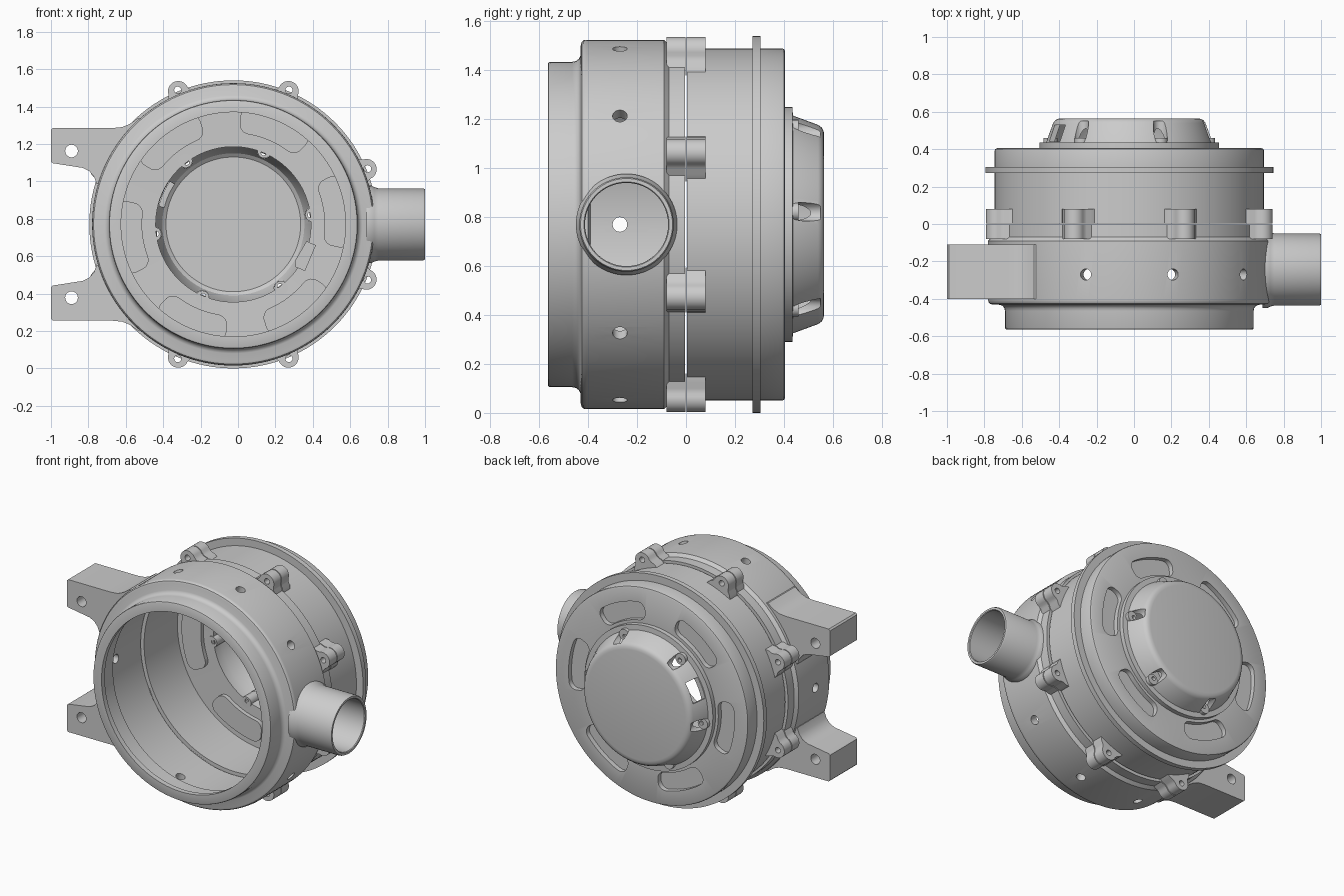
import bpy, bmesh, math
from math import cos, sin, radians, pi
from mathutils import Vector, Matrix

if "Cube" in bpy.data.objects:
    bpy.data.objects.remove(bpy.data.objects["Cube"])

CX, CZ = -0.025, 0.77            # housing axis (runs along y)
SPOKES = [7 + 60 * i for i in range(6)]
LUGS = [22.5 + 45 * i for i in range(8)]


def finish(bm, name, angle=32):
    bmesh.ops.recalc_face_normals(bm, faces=bm.faces)
    me = bpy.data.meshes.new(name)
    bm.to_mesh(me)
    bm.free()
    ob = bpy.data.objects.new(name, me)
    bpy.context.collection.objects.link(ob)
    smooth(ob, angle)
    return ob


def activate(ob):
    bpy.ops.object.select_all(action='DESELECT')
    ob.select_set(True)
    bpy.context.view_layer.objects.active = ob


def smooth(ob, angle=32):
    activate(ob)
    bpy.ops.object.shade_smooth_by_angle(angle=radians(angle))


def lathe(name, profile, frame, steps=128):
    """Revolve a closed (radius, along) profile; frame maps local z to the axis."""
    bm = bmesh.new()
    rings = []
    for r, h in profile:
        if r == 0:
            rings.append([bm.verts.new(frame @ Vector((0, 0, h)))] * steps)
        else:
            rings.append([bm.verts.new(frame @ Vector((r * cos(2 * pi * i / steps),
                          r * sin(2 * pi * i / steps), h))) for i in range(steps)])
    for a, b in zip(rings, rings[1:] + rings[:1]):
        for i in range(steps):
            j = (i + 1) % steps
            vs = list(dict.fromkeys((a[i], a[j], b[j], b[i])))
            if len(vs) > 2:
                bm.faces.new(vs)
    return finish(bm, name)


def prisms(name, outlines, y0, y1):
    """Extrude (x, z) outlines from y0 to y1."""
    bm = bmesh.new()
    for pts in outlines:
        a = [bm.verts.new((x, y0, z)) for x, z in pts]
        b = [bm.verts.new((x, y1, z)) for x, z in pts]
        n = len(pts)
        bm.faces.new(a)
        bm.faces.new(b[::-1])
        for i in range(n):
            bm.faces.new((a[i], b[i], b[(i + 1) % n], a[(i + 1) % n]))
    return finish(bm, name)


def cut(ob, cutter):
    m = ob.modifiers.new("cut", 'BOOLEAN')
    m.operation, m.solver, m.object = 'DIFFERENCE', 'EXACT', cutter
    activate(ob)
    bpy.ops.object.modifier_apply(modifier=m.name)
    bpy.data.objects.remove(cutter)
    smooth(ob)


def polar(r, deg, t=0):
    a = radians(deg)
    return (CX + r * cos(a) - t * sin(a), CZ + r * sin(a) + t * cos(a))


def circle(c, r, n=20):
    return [(c[0] + r * cos(2 * pi * i / n), c[1] + r * sin(2 * pi * i / n)) for i in range(n)]


def kidney(deg, r0, r1, half, fillet=0.05):
    """Curved slot outline with rounded corners."""
    pts = []
    for r, s, start in ((r1 - fillet, 1, 0), (r0 + fillet, 1, 90),
                        (r0 + fillet, -1, 180), (r1 - fillet, -1, 270)):
        ang = deg + s * (half - math.degrees(fillet / r))
        c = polar(r, ang)
        for k in range(7):
            a = radians(ang + start + 15 * k)
            pts.append((c[0] + fillet * cos(a), c[1] + fillet * sin(a)))
        if start == 0 or start == 180:
            continue
        rr = r0 if start == 90 else r1
        e = half - math.degrees(fillet / r)
        for k in range(1, 8):
            f = e * (1 - k / 4) * (1 if start == 90 else -1)
            pts.append(polar(rr, deg + f))
    return pts


AXIS = Matrix.Translation((CX, 0, CZ)) @ Matrix.Rotation(-pi / 2, 4, 'X')

# Front housing half with the open collar
front = lathe("front_housing", [
    (.60, -.565), (.655, -.565), (.662, -.562), (.665, -.555), (.665, -.465), (.668, -.45),
    (.677, -.438), (.69, -.432), (.735, -.43), (.747, -.426), (.753, -.418), (.755, -.405),
    (.755, -.09), (.735, -.07), (.735, -.004), (.70, -.004), (.70, -.39), (.63, -.40),
    (.63, -.52), (.60, -.53)], AXIS)

# Radial vent holes and the bore behind the side pipe
bm = bmesh.new()
for d in (0, 36, 72, 108, 180, 252, 288, 324):
    a = radians(d)
    rad = .17 if d == 0 else .03
    y = -.243 if d == 0 else -.27
    m = (Matrix.Translation((CX + .74 * cos(a), y, CZ + .74 * sin(a)))
         @ Vector((cos(a), 0, sin(a))).to_track_quat('Z', 'Y').to_matrix().to_4x4())
    bmesh.ops.create_cone(bm, cap_ends=True, segments=48 if d == 0 else 24,
                          radius1=rad, radius2=rad, depth=.24, matrix=m)
cut(front, finish(bm, "vent_cutter"))

# Rear housing half: flange, back plate, raised ring and hollow dome
rear = lathe("rear_housing", [
    (0, .565), (.365, .565), (.383, .562), (.397, .554), (.407, .54), (.445, .437), (.48, .435),
    (.48, .405), (.708, .405), (.717, .401), (.72, .392), (.72, .305), (.77, .305), (.77, .272),
    (.72, .272), (.72, .004), (.68, .004), (.68, .36), (.415, .365), (.415, .435), (.38, .53),
    (.36, .545), (0, .545)], AXIS)
cut(rear, prisms("pocket_cutter", [kidney(d, .50, .62, 18) for d in SPOKES], .3, .42))
cut(rear, prisms("slot_cutter", [circle(polar(.425, d), .038) for d in SPOKES], .445, .55))
cut(rear, prisms("window_cutter", [[polar(.36, 156, -.07), polar(.5, 156, -.07),
                                    polar(.5, 156, .07), polar(.36, 156, .07)]], .442, .53))

# Recessed pocket floors
prisms("pocket_floors", [kidney(d, .488, .632, 19.3, .055) for d in SPOKES], .335, .372)

# Screw bosses inside the dome slots
bosses = prisms("dome_screw_bosses", [circle(polar(.425, d), .037) for d in SPOKES], .36, .46)
cut(bosses, prisms("screw_cutter", [circle(polar(.415, d), .014, 12) for d in SPOKES], .3, .5))

# Small locating tab at the rim of the dome opening
prisms("locating_tab", [[polar(r, -23, t) for r, t in
       ((.45, -.08), (.395, -.08), (.38, -.05), (.395, .07), (.45, .07))]], .352, .375)


# Clamp lugs on both halves
def lug(deg):
    side = [(.70, .10), (.735, .082), (.752, .064)]
    pts = [polar(r, deg, -t) for r, t in side]
    pts += [polar(.77 + .055 * sin(b), deg, -.055 * cos(b)) for b in
            (pi * k / 12 for k in range(13))]
    return pts + [polar(r, deg, t) for r, t in reversed(side)]


for name, y0, y1 in (("front_lugs", -.08, -.003), ("rear_lugs", .003, .08)):
    lugs = prisms(name, [lug(d) for d in LUGS], y0, y1)
    cut(lugs, prisms("lug_cutter", [circle(polar(.777, d), .019, 16) for d in LUGS], -.2, .2))

# Mounting arms, mirrored about the axis
arm = [(-.99, 1.285), (-1, 1.275), (-1, 1.105), (-.99, 1.097), (-.83, 1.072), (-.795, 1.055),
       (-.77, 1.025), (-.755, .985)]
arm += [polar(.735, 162 - 4 * k) for k in range(9)]
arm += [(-.535, 1.338), (-.58, 1.306), (-.62, 1.29), (-.67, 1.285)]
flip = lambda pts: [(x, 2 * CZ - z) for x, z in pts]
arms = prisms("mounting_arms", [arm, flip(arm)], -.40, -.11)
hole = circle((-.89, 1.162), .034)
cut(arms, prisms("arm_cutter", [hole, flip(hole)], -.6, .1))

# Side pipe with flared root
PIPE = Matrix.Translation((0, -.243, CZ)) @ Matrix.Rotation(pi / 2, 4, 'Y')
lathe("side_pipe", [(.17, .688), (.207, .688), (.207, .712), (.199, .728), (.193, .75),
                    (.193, .99), (.188, 1.0), (.174, 1.0), (.17, .995)], PIPE, 72)
